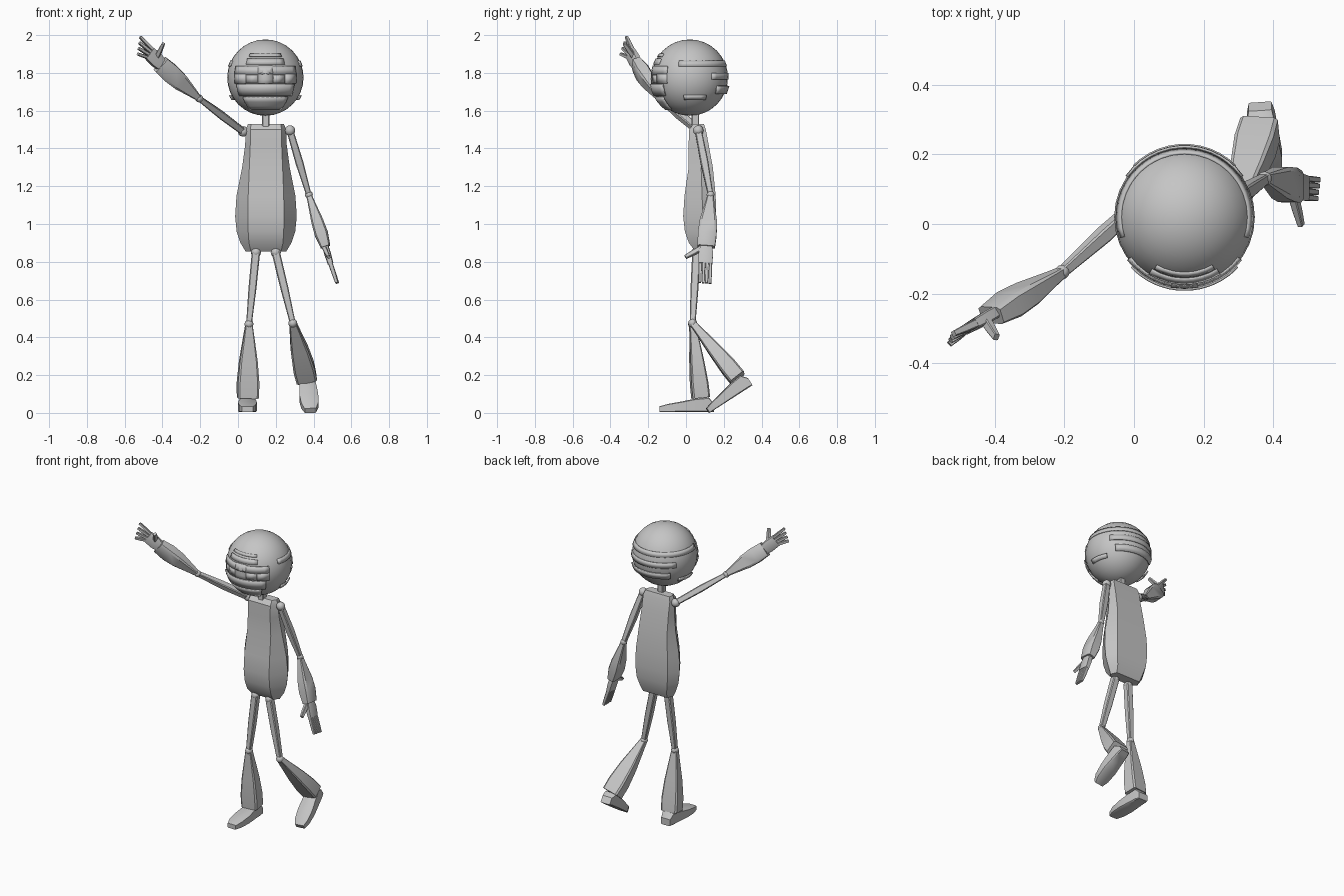
import bpy, bmesh, math
from mathutils import Vector as V

if "Cube" in bpy.data.objects:
    bpy.data.objects.remove(bpy.data.objects["Cube"])

grey = bpy.data.materials.new("plain_grey")
grey.diffuse_color = (0.56, 0.56, 0.56, 1)
grey.use_nodes = True
grey.node_tree.nodes["Principled BSDF"].inputs["Base Color"].default_value = grey.diffuse_color


def finish(name, bm, angle=35):
    bmesh.ops.recalc_face_normals(bm, faces=bm.faces)
    me = bpy.data.meshes.new(name)
    bm.to_mesh(me)
    bm.free()
    me.materials.append(grey)
    ob = bpy.data.objects.new(name, me)
    bpy.context.collection.objects.link(ob)
    bpy.ops.object.select_all(action='DESELECT')
    ob.select_set(True)
    bpy.context.view_layer.objects.active = ob
    bpy.ops.object.shade_smooth_by_angle(angle=math.radians(angle))
    return ob


def loft(name, rings):
    """Closed skin through rings of equal point count."""
    bm = bmesh.new()
    rows = [[bm.verts.new(p) for p in r] for r in rings]
    n = len(rows[0])
    for a, b in zip(rows, rows[1:]):
        for i in range(n):
            bm.faces.new((a[i], a[(i + 1) % n], b[(i + 1) % n], b[i]))
    bm.faces.new(rows[0])
    bm.faces.new(rows[-1])
    return finish(name, bm)


def section(c, u, w, a, b, k=0.75):
    """Chamfered rectangle with half sizes a along u and b along w."""
    pts = [(a, -b * k), (a, b * k), (a * k, b), (-a * k, b),
           (-a, b * k), (-a, -b * k), (-a * k, -b), (a * k, -b)]
    return [c + u * s + w * t for s, t in pts]


def limb(name, p, q, side, prof, k=0.75):
    """Tapered limb from p to q; prof holds (position, half width, half depth)."""
    p, q = V(p), V(q)
    d = (q - p).normalized()
    u = V(side)
    u = (u - d * u.dot(d)).normalized()
    w = d.cross(u)
    loft(name, [section(p + (q - p) * t, u, w, a, b, k) for t, a, b in prof])


def ball(name, c, r, seg=12):
    bm = bmesh.new()
    bmesh.ops.create_uvsphere(bm, u_segments=seg, v_segments=seg // 2, radius=r)
    bmesh.ops.translate(bm, vec=V(c), verts=bm.verts)
    return finish(name, bm, 60)


# Head and neck
HEAD = V((0.145, 0.02, 1.775))
ball("head", HEAD, 0.202, 32)
limb("neck", (0.147, 0.05, 1.51), (0.147, 0.05, 1.60), (1, 0, 0),
     [(0, 0.02, 0.02), (1, 0.02, 0.02)])


def plate(name, lon0, lon1, lat0, lat1, r=0.207):
    """Thin curved plate on the head; longitude 0 faces the front."""
    bm = bmesh.new()
    n = max(2, int((lon1 - lon0) / 8))
    m = max(1, int((lat1 - lat0) / 8))
    grid = []
    for j in range(m + 1):
        la = math.radians(lat0 + (lat1 - lat0) * j / m)
        row = []
        for i in range(n + 1):
            lo = math.radians(lon0 + (lon1 - lon0) * i / n)
            row.append(bm.verts.new(HEAD + r * V((math.sin(lo) * math.cos(la),
                       -math.cos(lo) * math.cos(la), math.sin(la)))))
        grid.append(row)
    for j in range(m):
        for i in range(n):
            bm.faces.new((grid[j][i], grid[j][i + 1], grid[j + 1][i + 1], grid[j + 1][i]))
    ob = finish(name, bm)
    mod = ob.modifiers.new("thickness", 'SOLIDIFY')
    mod.thickness = 0.008
    mod.offset = -1


plate("brow_band", -32, 32, 20, 29)
plate("brow_ridge", -30, 30, 33, 38)
plate("face_bridge", -11, 11, -13, 18)
plate("face_top", -53, 53, 5, 17)
plate("face_bottom", -47, 47, -27, -9)
plate("chin", -40, 40, -53, -29)
plate("back_band_upper", 72, 288, 17, 26)
plate("back_band_middle", 125, 235, -3, 7)
plate("back_band_lower", 135, 225, -24, -12)
for s, side in ((1, "left"), (-1, "right")):
    def span(a, b):
        return (a, b) if s > 0 else (-b, -a)
    plate("face_side_" + side, *span(31, 53), -9, 5)
    plate("eye_" + side, *span(12, 30), -8, 4, 0.205)
    plate("cheek_" + side, *span(80, 118), -34, -26)

# Torso: flat front and back, sides drawn out to a ridge
body = [(0.855, .08, .108, .09, .05, .08, .12), (0.90, .09, .135, .10, .015, .09, .14),
        (0.96, .094, .155, .115, -.006, .09, .154),
        (1.04, .095, .163, .12, -.015, .09, .16), (1.15, .094, .156, .118, -.008, .085, .157),
        (1.30, .088, .126, .105, .014, .08, .142), (1.42, .083, .110, .10, .014, .07, .12),
        (1.50, .083, .107, .10, .016, .065, .105), (1.53, .078, .095, .09, .04, .065, .095)]
loft("torso", [[V((0.148 + x, y, z)) for x, y in
     ((-f, yf), (f, yf), (s, ys), (b, yb), (-b, yb), (-s, ys))]
     for z, f, s, b, yf, ys, yb in body])

# Arms
upper = [(0, .018, .018), (0.5, .021, .021), (1, .014, .014)]
fore = [(0, .015, .015), (0.12, .022, .018), (0.5, .045, .032), (0.75, .05, .036), (1, .046, .026)]
arms = {"raised": ((.027, .072, 1.49), (-.206, -.138, 1.665), (-.41, -.262, 1.845), (.55, -.1, .8)),
        "lowered": ((.275, .065, 1.495), (.375, .13, 1.155), (.463, .107, .88), (0, 1, 0))}
for n, (sh, el, wr, side) in arms.items():
    ball("shoulder_" + n, sh, .028)
    ball("elbow_" + n, el, .021)
    limb("upper_arm_" + n, sh, el, side, upper)
    limb("forearm_" + n, el, wr, side, fore)


def hand(n, wrist, knuckle, tip_a, tip_b, across, thumb):
    """Palm, four fingers between two outer tips, and a two-point thumb."""
    limb("palm_" + n, wrist, knuckle, across, [(-.1, .03, .017), (.4, .038, .018), (1, .036, .015)])
    ax = V(across).normalized()
    for i in range(4):
        f = i / 3
        base = V(knuckle) + ax * (.027 - .054 * f)
        tip = V(tip_a).lerp(V(tip_b), f)
        limb("finger_%s_%d" % (n, i + 1), base, tip, across,
             [(-.1, .0085, .012), (.5, .0085, .011), (1, .0075, .008)])
    limb("thumb_" + n, *thumb, across, [(0, .014, .012), (.5, .013, .011), (1, .010, .008)])


hand("raised", (-.405, -.258, 1.842), (-.47, -.295, 1.905), (-.518, -.315, 1.99),
     (-.53, -.345, 1.90), (.5, .3, .8), ((-.43, -.27, 1.88), (-.395, -.325, 1.955)))
hand("lowered", (.463, .107, .88), (.49, .103, .79), (.528, .127, .685),
     (.522, .073, .69), (0, 1, 0), ((.458, .08, .87), (.48, -.003, .825)))

# Legs
thigh = [(0, .022, .022), (0.5, .021, .021), (1, .015, .015)]
legs = {"standing": ((.095, .055, .85), (.058, .035, .47), (.052, .078, .08)),
        "stepping": ((.20, .055, .85), (.29, .035, .475), (.362, .272, .185))}
for n, (hip, knee, ankle) in legs.items():
    ball("hip_" + n, hip, .027)
    ball("knee_" + n, knee, .024)
    limb("thigh_" + n, hip, knee, (1, 0, 0), thigh)
    limb("shin_" + n, knee, ankle, (1, 0.1, 0),
         [(0, .018, .017), (.15, .027, .022), (.5, .047, .036), (.8, .057, .045), (1, .055, .046)], .82)


def foot(n, heel, fwd, up, length):
    """Wedge foot, heel to toe; each entry is (position, half width, height)."""
    heel, fwd, up = V(heel), V(fwd).normalized(), V(up)
    up = (up - fwd * up.dot(fwd)).normalized()
    w = fwd.cross(up)
    prof = [(0, .033, .045), (.1, .04, .078), (.35, .045, .07), (.6, .05, .055), (.85, .045, .042), (1, .03, .03)]
    loft("foot_" + n, [section(heel + fwd * length * t + up * h / 2, w, up, a, h / 2, .85)
                       for t, a, h in prof])


foot("standing", (.05, .148, .005), (0, -1, 0), (0, 0, 1), .288)
foot("stepping", (.362, .35, .145), (.08, -.84, -.54), (0, -.54, .84), .27)
